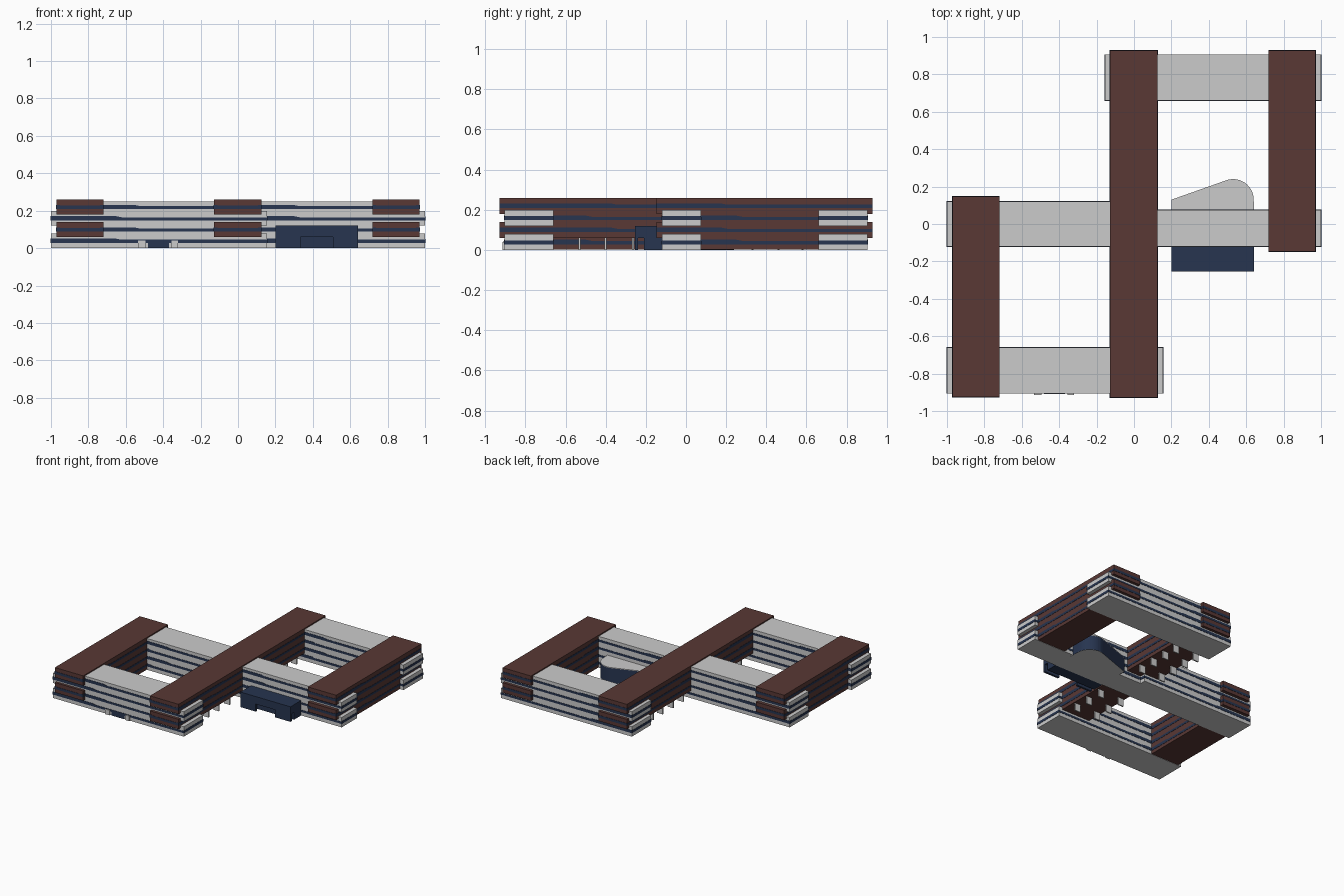
import bpy, bmesh, math

if "Cube" in bpy.data.objects:
    bpy.data.objects.remove(bpy.data.objects["Cube"])


def mat(name, c):
    m = bpy.data.materials.new(name)
    m.diffuse_color = (*c, 1)
    m.use_nodes = True
    m.node_tree.nodes["Principled BSDF"].inputs["Base Color"].default_value = m.diffuse_color
    return m


BROWN = mat("brown_cladding", (0.10, 0.04, 0.035))
NAVY = mat("navy_glass", (0.02, 0.035, 0.08))


def finish(bm, name, material):
    bmesh.ops.recalc_face_normals(bm, faces=bm.faces)
    me = bpy.data.meshes.new(name)
    bm.to_mesh(me)
    bm.free()
    ob = bpy.data.objects.new(name, me)
    bpy.context.collection.objects.link(ob)
    if material:
        me.materials.append(material)
    return ob


def box(name, x0, x1, y0, y1, z0, z1, material=None):
    bm = bmesh.new()
    bmesh.ops.create_cube(bm, size=1)
    for v in bm.verts:
        v.co = ((x0 + x1) / 2 + v.co.x * (x1 - x0), (y0 + y1) / 2 + v.co.y * (y1 - y0),
                (z0 + z1) / 2 + v.co.z * (z1 - z0))
    return finish(bm, name, material)


def prism(name, pts, offset, material=None):
    bm = bmesh.new()
    f = bm.faces.new([bm.verts.new(p) for p in pts])
    r = bmesh.ops.extrude_face_region(bm, geom=[f])
    bmesh.ops.translate(bm, vec=offset, verts=[g for g in r["geom"] if isinstance(g, bmesh.types.BMVert)])
    return finish(bm, name, material)


E = 0.002           # window projection
BAND = 0.028        # window sill height inside a floor
STEP = 0.06         # floor to floor


def windows(name, x0, x1, y0, y1, floors, axis):
    """Ribbon windows round a wing, each long side with a stepped head."""
    for f in floors:
        z = f * STEP + BAND
        a, b = (x0, x1) if axis == 'x' else (y0, y1)
        c, d = (y0, y1) if axis == 'x' else (x0, x1)
        j = a + 0.3 * (b - a)
        prof = [(a - E, z), (b + E, z), (b + E, z + .017), (j + .03, z + .017), (j, z + .023), (a - E, z + .023)]
        for s, t in ((c - E, 0.02), (d + E, -0.02)):
            if axis == 'x':
                prism(name, [(p, s, q) for p, q in prof], (0, t, 0), NAVY)
            else:
                prism(name, [(s, p, q) for p, q in prof], (t, 0, 0), NAVY)
        # ribbon on both ends
        for s in (a, b):
            if axis == 'x':
                box(name, s - E, s + E, c, d, z, z + .02, NAVY)
            else:
                box(name, c, d, s - E, s + E, z, z + .02, NAVY)


def wing(name, x0, x1, y0, y1, floors, axis, material=None, top=0.079):
    """Overlapping floor trays sticking out at the wing ends."""
    for f in floors:
        box(name + "_floor", x0, x1, y0, y1, f * STEP, f * STEP + top, material)
    windows(name + "_window", x0, x1, y0, y1, floors, axis)


# grey wings along x: floors 0 and 2 project past the crossings
GREY = {"back": (-.155, 1, .66, .905), "front": (-1, .155, -.905, -.66),
        "middle_left": (-1, 0, -.12, .12), "middle_right": (0, 1, -.12, .075)}
for n, r in GREY.items():
    wing(n + "_grey_wing", *r, (0, 2), 'x')

# full height grey walls between the crossings
for n, x0, x1 in (("back", .1, .75), ("front", -.75, -.1), ("middle_left", -.75, -.1), ("middle_right", .1, .75)):
    y0, y1 = GREY[n][2:]
    box(n + "_grey_wall", x0, x1, y0, y1, 0, .25)
    windows(n + "_wall_window", x0, x1, y0, y1, (1, 3), 'x')

# brown wings along y: floors 1 and 3 project past the crossings
LEFT, MID, RIGHT = (-.97, -.72), (-.128, .125), (.72, .97)
for n, (x0, x1), y0, y1 in (("left", LEFT, -.925, .147), ("middle", MID, -.928, .928), ("right", RIGHT, -.147, .928)):
    wing(n + "_brown_wing", x0, x1, y0, y1, (1, 3), 'y', BROWN)

# brown walls between the crossings; the middle wing is raised on columns
for n, (x0, x1), y0, y1, z0 in (("left", LEFT, -.665, -.115, 0.002), ("right", RIGHT, .07, .665, 0.002),
                                ("middle_front", MID, -.665, -.115, .06), ("middle_back", MID, .07, .665, .06)):
    box(n + "_brown_wall", x0, x1, y0, y1, z0, .257, BROWN)
    windows(n + "_wall_window", x0, x1, y0, y1, (2,) if z0 > .01 else (0, 2), 'y')

# fin columns under the raised wing
for y in (-.53, -.40, -.265, .20, .33, .46, .58):
    for x in (-.095, .09):
        box("column", x - .025, x + .025, y - .005, y + .005, 0, .065)

# entrance block: overhanging upper box, recessed lobby, front screens
box("entrance_upper", .2, .642, -.255, -.11, .06, .12, NAVY)
box("entrance_lobby", .2, .642, -.21, -.11, 0, .062, NAVY)
for x0, x1 in ((.2, .335), (.507, .642)):
    box("entrance_screen", x0, x1, -.255, -.238, 0, .062, NAVY)

# curved hall behind the entrance, navy wall with a grey roof
arc = [(.53 + .11 * math.cos(a), .13 + .11 * math.sin(a)) for a in [math.radians(108 * i / 14) for i in range(15)]]
hall = [(.2, .05), (.642, .05)] + arc + [(.2, .13)]
prism("curved_hall_wall", [(x, y, 0) for x, y in hall], (0, 0, .116), NAVY)
prism("curved_hall_roof", [(x, y, .116) for x, y in hall], (0, 0, .005))
prism("curved_hall_base", [(x, y, 0) for x, y in hall], (0, 0, -.0005))

# side door with porch posts
box("side_door", -.482, -.368, -.908, -.89, 0, .045, NAVY)
for x0, x1 in ((-.535, -.495), (-.355, -.32)):
    box("porch_post", x0, x1, -.915, -.89, 0, .04)
